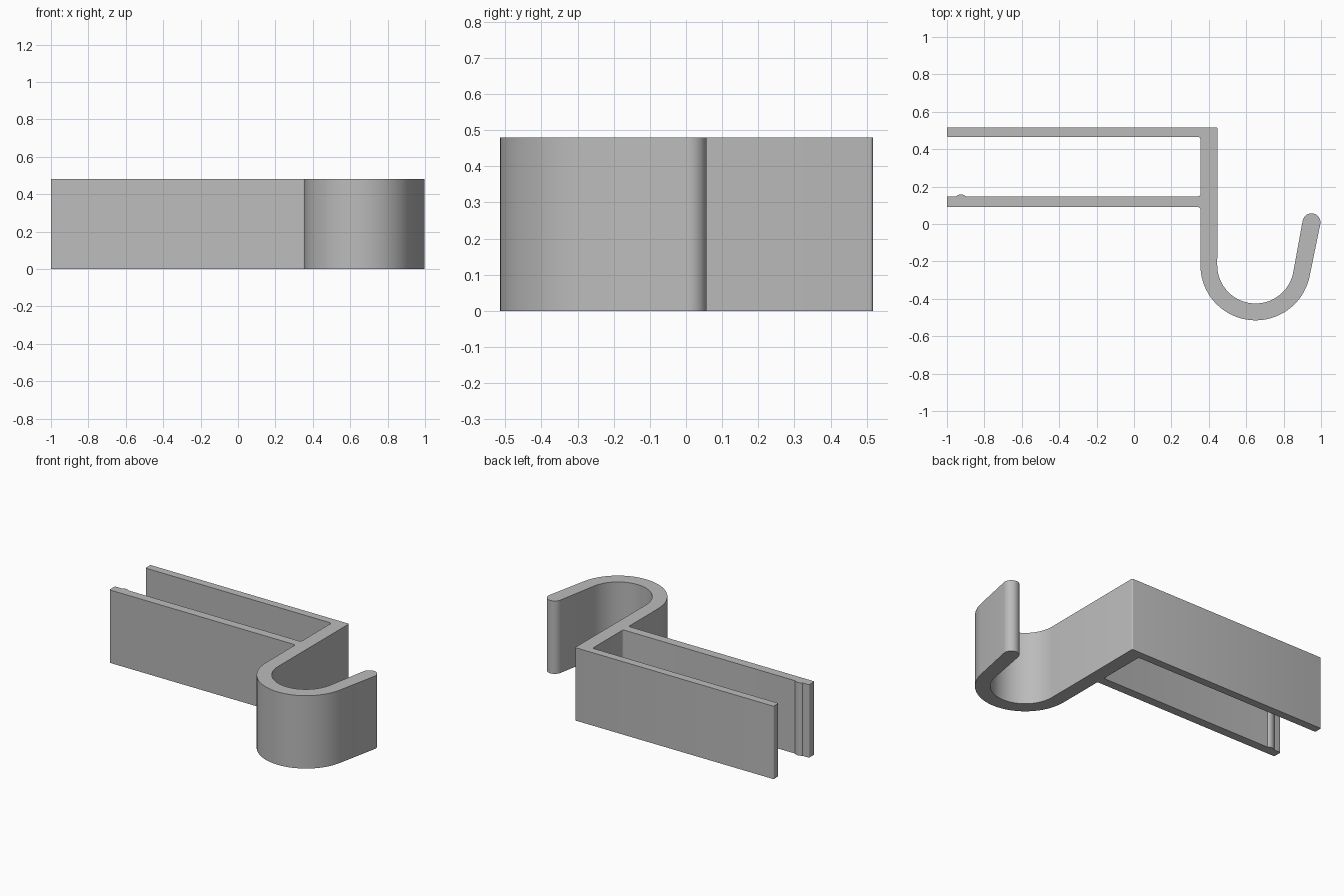
import bpy, bmesh
from math import cos, sin, radians

cube = bpy.data.objects.get("Cube")
if cube:
    bpy.data.objects.remove(cube, do_unlink=True)

HEIGHT = 0.48


def arc(cx, cy, r, start, end, steps):
    """Points along a circular arc, angles in degrees."""
    angles = [radians(start + (end - start) * i / steps) for i in range(steps + 1)]
    return [(cx + r * cos(a), cy + r * sin(a)) for a in angles]


def corner(x, y, sx, sy, start, turn=90, r=0.012):
    """Small rounded corner at (x, y); sx, sy point to the arc centre."""
    return arc(x + sx * r, y + sy * r, r, start, start + turn, 4)


# Outline, counterclockwise from the left end of the lower arm
outline = corner(-1, 0.09, 1, 1, 180, r=0.006)
outline += corner(0.355, 0.09, -1, -1, 90, -90)
# Outer bend of the hook, sloping lip with rounded tip, inner bend
outline += arc(0.65, -0.22, 0.295, 180, 348, 40)
outline += arc(0.949, 0.009, 0.048, -12, 168, 16)
outline += arc(0.65, -0.22, 0.205, 348, 180, 36)
# Spine and upper arm
outline += corner(0.447, 0.517, -1, -1, 0, r=0.008)
outline += corner(-1, 0.517, 1, -1, 90, r=0.006)
outline += corner(-1, 0.465, 1, 1, 180, r=0.006)
outline += corner(0.355, 0.465, -1, -1, 90, -90)
# Inside of the spine and top of the lower arm, with its snap bump
outline += corner(0.355, 0.148, -1, 1, 0, -90)
outline += arc(-0.925, 0.118, 0.04, 48, 132, 10)
outline += corner(-1, 0.148, 1, -1, 90, r=0.006)

# Extrude the outline into the clip
bm = bmesh.new()
base = bm.faces.new([bm.verts.new((x, y, 0)) for x, y in outline])
extruded = bmesh.ops.extrude_face_region(bm, geom=[base])["geom"]
bmesh.ops.translate(bm, vec=(0, 0, HEIGHT),
                    verts=[g for g in extruded if isinstance(g, bmesh.types.BMVert)])
bmesh.ops.triangulate(bm, faces=[f for f in bm.faces if len(f.verts) > 4])
bmesh.ops.recalc_face_normals(bm, faces=bm.faces)
mesh = bpy.data.meshes.new("hook_clip")
bm.to_mesh(mesh)
bm.free()
clip = bpy.data.objects.new("hook_clip", mesh)
bpy.context.collection.objects.link(clip)

# Plain grey material
grey = bpy.data.materials.new("light_grey")
grey.use_nodes = True
grey.diffuse_color = (0.5, 0.5, 0.5, 1)
grey.node_tree.nodes["Principled BSDF"].inputs["Base Color"].default_value = (0.5, 0.5, 0.5, 1)
mesh.materials.append(grey)

# Smooth the bends, keep the rims sharp
bpy.ops.object.select_all(action="DESELECT")
clip.select_set(True)
bpy.context.view_layer.objects.active = clip
bpy.ops.object.shade_smooth_by_angle(angle=radians(30))
